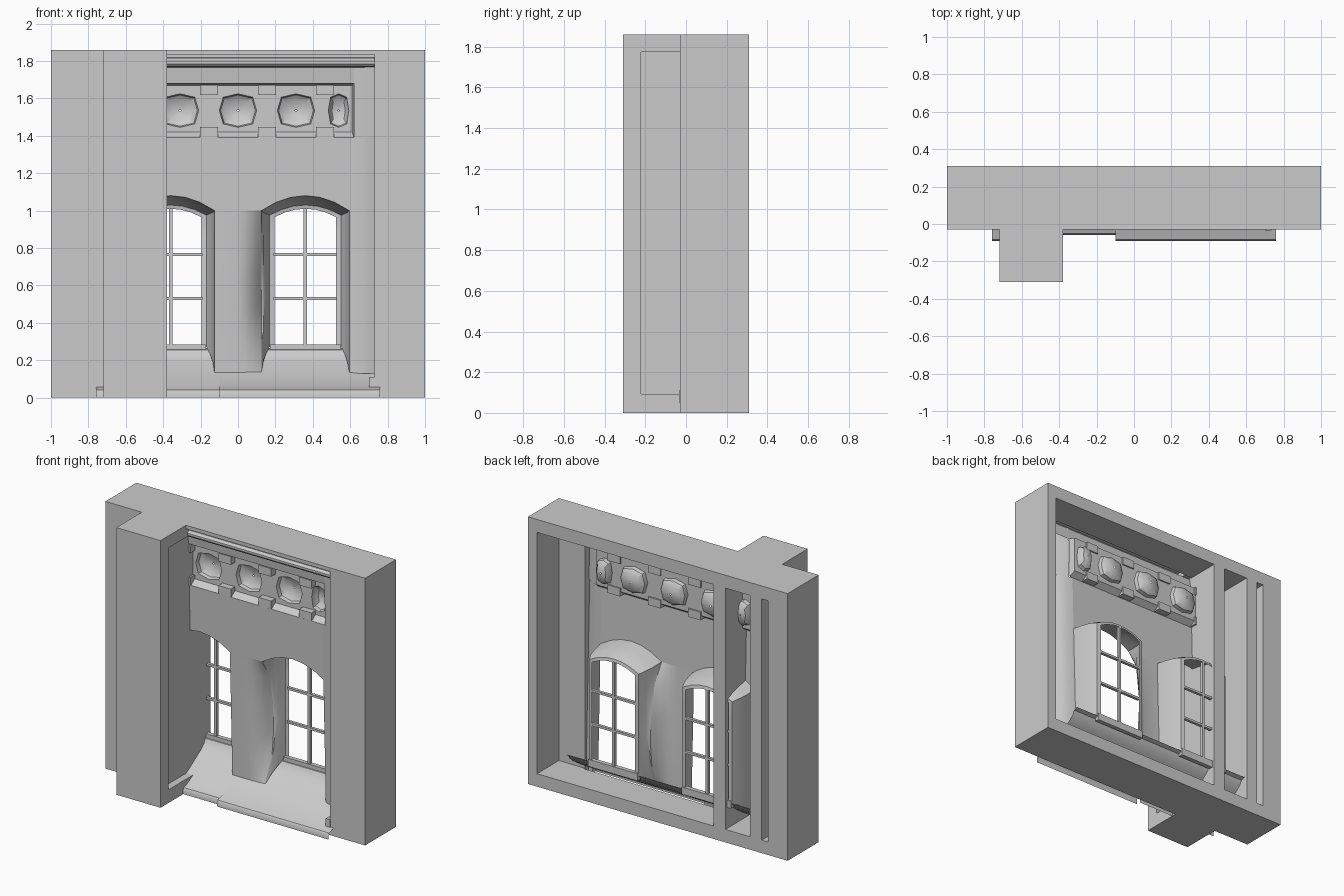
import bpy, bmesh, math

if "Cube" in bpy.data.objects:
    bpy.data.objects.remove(bpy.data.objects["Cube"])


def mesh_object(name, verts, faces, smooth=False):
    me = bpy.data.meshes.new(name)
    me.from_pydata(verts, [], faces)
    bm = bmesh.new()
    bm.from_mesh(me)
    bmesh.ops.remove_doubles(bm, verts=bm.verts, dist=1e-5)
    bmesh.ops.recalc_face_normals(bm, faces=bm.faces)
    bm.to_mesh(me)
    bm.free()
    ob = bpy.data.objects.new(name, me)
    bpy.context.collection.objects.link(ob)
    bpy.ops.object.select_all(action='DESELECT')
    bpy.context.view_layer.objects.active = ob
    ob.select_set(True)
    if smooth:
        bpy.ops.object.shade_smooth_by_angle(angle=math.radians(35))
    return ob


def prism(name, outline, z0, z1):
    """Vertical prism over an outline in plan."""
    n = len(outline)
    v = [(x, y, z) for z in (z0, z1) for x, y in outline]
    f = [tuple(range(n)), tuple(range(n, 2 * n))]
    f += [(i, (i + 1) % n, n + (i + 1) % n, n + i) for i in range(n)]
    return mesh_object(name, v, f)


def box(name, x0, x1, y0, y1, z0, z1):
    return prism(name, [(x0, y0), (x1, y0), (x1, y1), (x0, y1)], z0, z1)


def loft(name, loops, closed=False, smooth=True):
    """Sheet through a series of equal-length point loops."""
    n = len(loops[0])
    v = [p for lp in loops for p in lp]
    f = []
    for k in range(len(loops) - 1):
        for i in range(n if closed else n - 1):
            j = (i + 1) % n
            f.append((k * n + i, k * n + j, (k + 1) * n + j, (k + 1) * n + i))
    return mesh_object(name, v, f, smooth)


def wall_y(z):
    return 0.12 - 0.03 * z


# Outer block with the projecting buttress
block = prism("block_frame", [(-1, .31), (-1, -.03), (-.72, -.03), (-.72, -.31),
                              (-.38, -.31), (-.38, -.03), (1, -.03), (1, .31)], 0, 1.86)

# Hollows: back cavity, buttress hollow, slot, front opening, buttress side recess
cuts = [(-.43, .93, .07, .4, .09, 1.77),
        (-.71, -.52, -.22, .4, .09, 1.77),
        (-.85, -.80, .07, .4, .09, 1.77),
        (-.379, .73, -.1, .08, .02, 1.835),
        (-.43, -.3, -.22, .075, .092, 1.775)]
for c in cuts:
    cutter = box("cutter", *c)
    cutter.hide_render = True
    bpy.context.view_layer.objects.active = block
    m = block.modifiers.new("cut", 'BOOLEAN')
    m.operation = 'DIFFERENCE'
    m.solver = 'EXACT'
    m.object = cutter
    bpy.ops.object.modifier_apply(modifier=m.name)
    bpy.data.objects.remove(cutter)

# Window outlines: jamb, segmental arch, jamb
JAMB = (0, .2, .4, .6, .85)


def arch(cx, hw, bottom, spring, crown, jambs=True, seg=6):
    side = [bottom + (spring - bottom) * t for t in JAMB] if jambs else []
    pts = [(cx - hw, z) for z in side]
    for i in range(seg + 1):
        t = -1 + 2 * i / seg
        pts.append((cx + hw * t, spring + (crown - spring) * (1 - t * t)))
    return pts + [(cx + hw, z) for z in reversed(side)]


WX = 0.36
OUTER = (0.235, 0.13, 1.0, 1.08)


def pier_y(x, z):
    """Wall depth; the middle pier rounds back towards the right window."""
    y = wall_y(z)
    if 0 < x < .13:
        t = (z - .13) / .87
        y += .11 * (x / .125) ** 2 * max(0, math.sin(math.pi * min(1, max(0, t)))) ** .5
    return y


# Facade wall between the window arches and the frieze
outline = (arch(-WX, *OUTER, jambs=False) + arch(WX, *OUTER, jambs=False)
           + [(.595, 1.39), (-.595, 1.39)])
mesh_object("facade_wall", [(x, wall_y(z), z) for x, z in outline],
            [tuple(range(len(outline)))])

# Middle pier
pier_z = [.13 + .87 * t for t in JAMB] + [1.0]
loft("middle_pier", [[(x, pier_y(x, z), z) for z in pier_z]
                     for x in (-.125, 0, .04, .08, .105, .125)])

# Facade side strips that turn towards the front
for s, side in ((1, "right"), (-1, "left")):
    loft("facade_edge_" + side,
         [[(s * x, wall_y(z) - d, z) for z in (.13, 1.0, 1.39)]
          for x, d in ((.595, 0), (.64, .008), (.69, .03), (.74, .07))])
    loft("frieze_edge_" + side,
         [[(s * x, wall_y(z) - d, z) for z in (1.39, 1.68, 1.77)]
          for x, d in ((.62, .005), (.69, .03), (.74, .06))])

# Window reveals, glazing bars
for s, side in ((1, "right"), (-1, "left")):
    cx = s * WX
    front = arch(cx, *OUTER)
    loops = [[(x, pier_y(x, z), z) for x, z in front]]
    for y, prof in ((.18, (.225, .19, .99, 1.065)), (.23, (.212, .23, .985, 1.05)),
                    (.28, (.192, .27, .975, 1.03)), (.285, (.165, .28, .965, 1.01))):
        loops.append([(x, max(y, p[1] + .004), z)
                      for (x, z), p in zip(arch(cx, *prof), loops[-1])])
    loft("window_reveal_" + side, loops)
    box("window_mullion_" + side, cx - .009, cx + .009, .265, .285, .27, 1.012)
    for i, z in enumerate((.53, .765)):
        box(f"window_bar_{side}_{i}", cx - .17, cx + .17, .265, .285, z - .008, z + .008)
    box("window_sill_" + side, cx - .19, cx + .19, .26, .29, .235, .285)

# Sloping plinth with a rounded lip, in three lengths
for i, (x0, x1, lip) in enumerate(((-.76, -.60, -.09), (-.60, -.10, -.06), (-.10, .76, -.09))):
    prof = [(lip, 0), (lip, .03), (lip + .008, .042), (lip + .025, .048), (0, .065),
            (.10, .125), (.20, .19), (.24, .225), (.255, .255), (.285, .265)]
    ends = (x0, x1) if x1 < .7 else (x0, .73)
    loft(f"plinth_{i}", [[(x, y, z) for y, z in prof] for x in ends])
    if x1 > .7:
        # lip end lapping over the right pier
        loft("plinth_end", [[(x, y, z) for y, z in prof[:5]] for x in (.73, x1)])
        box("plinth_corner", .70, .735, -.035, .03, .05, .11)

# Frieze: recessed band with shallow octagonal bowls
FY, Z0, Z1 = 0.12, 1.39, 1.68
band = [(-.62, Z0), (.62, Z0), (.62, Z1), (-.62, Z1)]
loft("frieze_border", [[(x, wall_y(z), z) for x, z in band],
                       [(x * .985, FY, z + (.03 if z < 1.5 else -.01)) for x, z in band]],
     closed=True, smooth=False)
zc, hh = 1.545, .125
cells = [(-.538, .073), (-.31, .155), (0, .155), (.31, .155), (.538, .073)]
for i, (cx, hw) in enumerate(cells):
    rect = [(1, 0), (1, 1), (0, 1), (-1, 1), (-1, 0), (-1, -1), (0, -1), (1, -1)]
    loops = [[(cx + a * hw, FY, zc + b * hh) for a, b in rect]]
    rx = min(.10, hw * .75)
    for k, y in ((1, FY), (.93, FY + .025), (.65, FY + .045), (.05, FY + .052)):
        ring = []
        for j in range(8):
            a = j * math.pi / 4
            q = 1.0 if j % 2 == 0 else 1.12
            ring.append((cx + rx * k * q * math.cos(a), y, zc - .01 + .09 * k * q * math.sin(a)))
        loops.append(ring)
    loft(f"frieze_medallion_{i}", loops, closed=True)

# Small blocks between the medallions
for i, x in enumerate((-.465, -.155, .155, .465)):
    for z, tag in ((1.645, "top"), (1.42, "bottom")):
        box(f"frieze_block_{i}_{tag}", x - .048, x + .048, .075, .13, z - .028, z + .028)

# Cornice
prof = [(wall_y(1.68), 1.68), (.06, 1.765), (.0, 1.77), (-.015, 1.785), (-.015, 1.80),
        (.0, 1.815), (.03, 1.82), (.03, 1.84)]
loft("cornice", [[(x, y, z) for y, z in prof] for x in (-.63, .735)])
